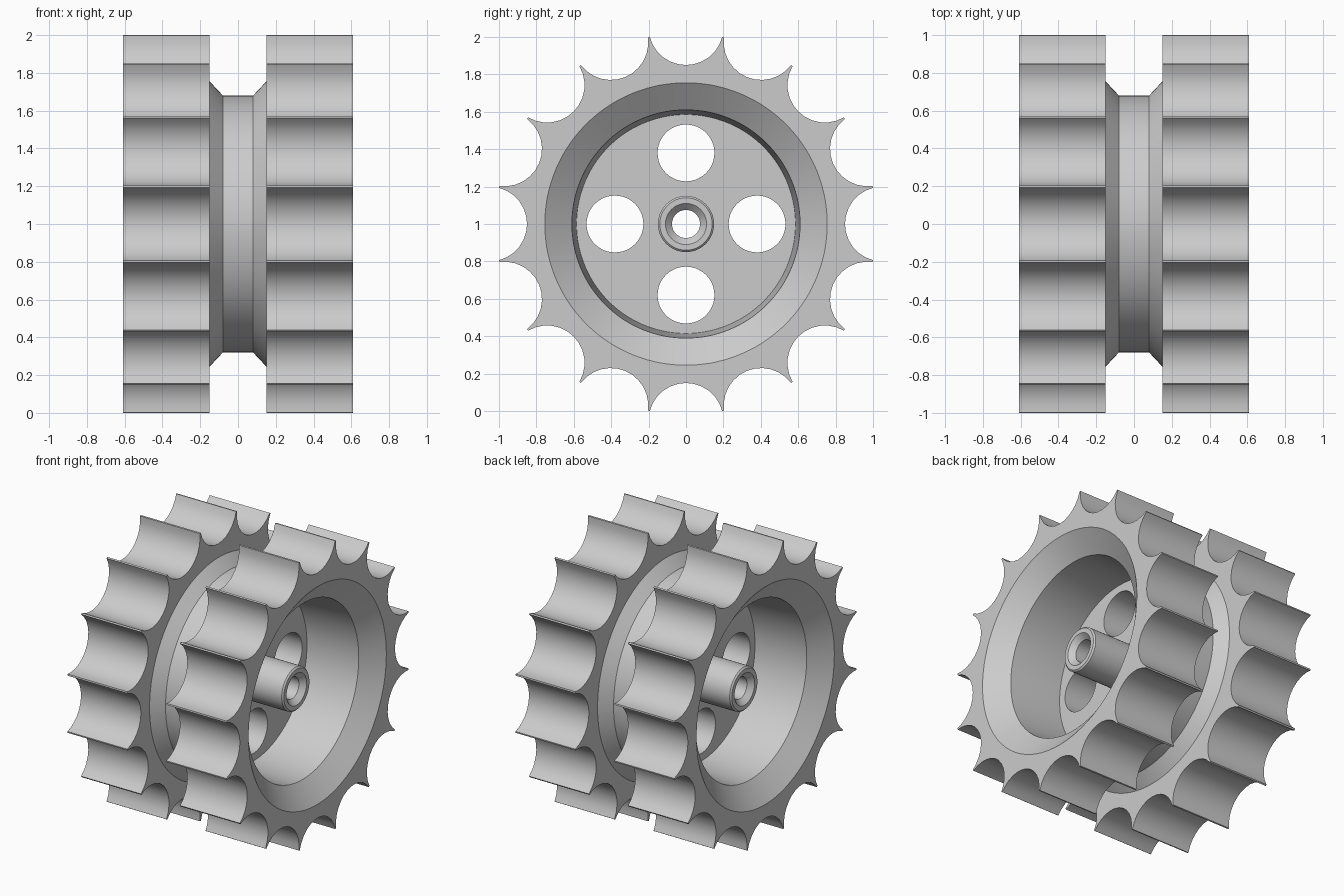
import bpy, bmesh
from math import pi, sin, cos, atan2, hypot

if "Cube" in bpy.data.objects:
    bpy.data.objects.remove(bpy.data.objects["Cube"])

CENTRE = (0, 0, 1)
TEETH = 16

# Tooth outline: 16 round scallops, stored as (angle, radius)
outline = []
for i in range(TEETH):
    for k in range(13):
        t = 1.318 * (k / 6 - 1)
        radial, side = 1.05 - 0.2 * cos(t), 0.2 * sin(t)
        outline.append((2 * pi * i / TEETH + atan2(side, radial), hypot(radial, side)))


def finish(obj):
    bpy.ops.object.select_all(action='DESELECT')
    obj.select_set(True)
    bpy.context.view_layer.objects.active = obj
    bpy.ops.object.shade_smooth_by_angle(angle=pi / 6)


def ring_solid(name, profile, angles):
    """Closed ring about the x axis; profile radius None means the tooth outline."""
    bm = bmesh.new()
    loops = []
    for x, r in profile:
        loops.append([bm.verts.new((x, (r or tr) * sin(a), (r or tr) * cos(a)))
                      for a, tr in angles])
    n = len(angles)
    for j, a in enumerate(loops):
        b = loops[(j + 1) % len(loops)]
        for i in range(n):
            bm.faces.new((a[i], a[(i + 1) % n], b[(i + 1) % n], b[i]))
    bmesh.ops.recalc_face_normals(bm, faces=bm.faces)
    mesh = bpy.data.meshes.new(name)
    bm.to_mesh(mesh)
    bm.free()
    obj = bpy.data.objects.new(name, mesh)
    obj.location = CENTRE
    bpy.context.collection.objects.link(obj)
    finish(obj)


def mirrored(half):
    return half + [(-x, r) for x, r in reversed(half)]


# Double toothed rim with central groove and dished outer faces
ring_solid("toothed_rim", mirrored([
    (0.08, 0.68), (0.15, 0.755), (0.15, None), (0.61, None),
    (0.61, 0.755), (0.50, 0.61), (0.12, 0.585)]), outline)

# Hub tube with countersunk ends
round_angles = [(2 * pi * i / 48, 1) for i in range(48)]
ring_solid("hub", mirrored([
    (0.12, 0.15), (0.44, 0.15), (0.45, 0.14), (0.45, 0.11), (0.415, 0.075)]), round_angles)

# Web disc with four round lightening holes
curve = bpy.data.curves.new("web", 'CURVE')
curve.dimensions = '2D'
curve.fill_mode = 'BOTH'
curve.extrude = 0.12


def add_circle(cx, cy, r, n):
    s = curve.splines.new('POLY')
    s.points.add(n - 1)
    for i, p in enumerate(s.points):
        a = 2 * pi * i / n
        p.co = (cx + r * cos(a), cy + r * sin(a), 0, 1)
    s.use_cyclic_u = True


add_circle(0, 0, 0.60, 96)
add_circle(0, 0, 0.14, 48)
for i in range(4):
    add_circle(0.38 * cos(i * pi / 2), 0.38 * sin(i * pi / 2), 0.152, 40)
web = bpy.data.objects.new("web", curve)
web.location = CENTRE
web.rotation_euler = (0, pi / 2, 0)
bpy.context.collection.objects.link(web)
bpy.ops.object.select_all(action='DESELECT')
web.select_set(True)
bpy.context.view_layer.objects.active = web
bpy.ops.object.convert(target='MESH')
finish(bpy.context.view_layer.objects.active)
